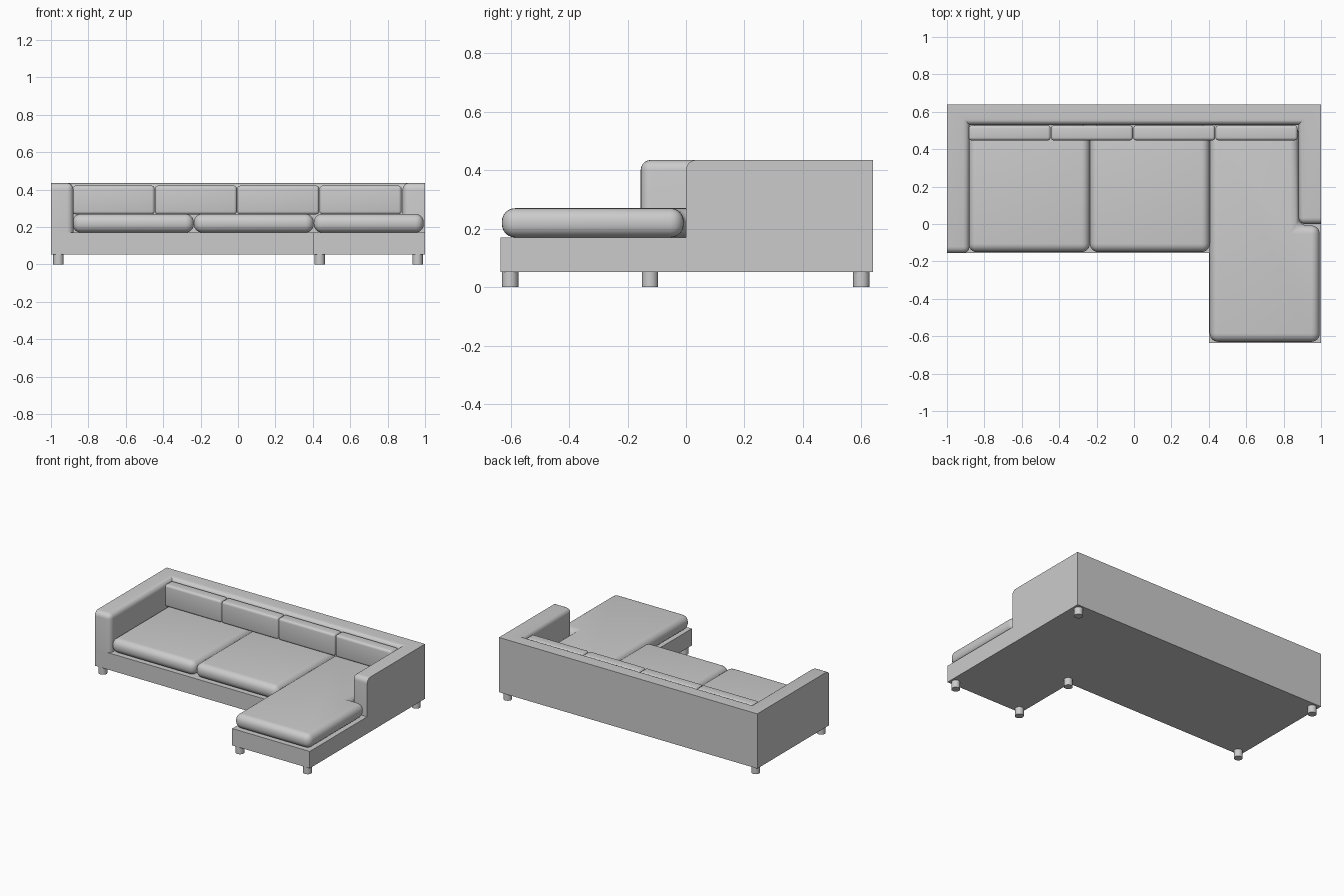
import bpy, bmesh, math

cube = bpy.data.objects.get("Cube")
if cube:
    bpy.data.objects.remove(cube, do_unlink=True)

fabric = bpy.data.materials.new("grey fabric")
fabric.use_nodes = True
GREY = (0.6, 0.6, 0.6, 1)
fabric.diffuse_color = GREY
fabric.node_tree.nodes["Principled BSDF"].inputs["Base Color"].default_value = GREY


def finish(bm, name):
    bmesh.ops.recalc_face_normals(bm, faces=bm.faces)
    mesh = bpy.data.meshes.new(name)
    bm.to_mesh(mesh)
    bm.free()
    mesh.materials.append(fabric)
    obj = bpy.data.objects.new(name, mesh)
    bpy.context.collection.objects.link(obj)
    bpy.ops.object.select_all(action='DESELECT')
    obj.select_set(True)
    bpy.context.view_layer.objects.active = obj
    bpy.ops.object.shade_smooth_by_angle(angle=math.radians(35))
    return obj


def raise_faces(bm, faces, height):
    new = bmesh.ops.extrude_face_region(bm, geom=faces)["geom"]
    bmesh.ops.translate(bm, vec=(0, 0, height),
                        verts=[v for v in new if isinstance(v, bmesh.types.BMVert)])
    return [f for f in new if isinstance(f, bmesh.types.BMFace)]


def cushion(name, outline, z0, z1, radius, segments):
    bm = bmesh.new()
    face = bm.faces.new([bm.verts.new((x, y, z0)) for x, y in outline])
    raise_faces(bm, [face], z1 - z0)
    bmesh.ops.recalc_face_normals(bm, faces=bm.faces)
    bmesh.ops.bevel(bm, geom=bm.edges[:], offset=radius, segments=segments,
                    profile=0.5, affect='EDGES', clamp_overlap=True)
    return finish(bm, name)


def rect(x0, x1, y0, y1):
    return [(x0, y0), (x1, y0), (x1, y1), (x0, y1)]


# Frame: L-shaped base with arms and back raised from its top
BOTTOM, SEAT, TOP = 0.052, 0.17, 0.435
XS = [-1, -0.88, 0.4, 0.88, 1]
YS = [-0.635, -0.155, 0, 0.53, 0.64]
bm = bmesh.new()
grid = {(i, j): bm.verts.new((x, y, BOTTOM))
        for i, x in enumerate(XS) for j, y in enumerate(YS)}
cells = []
for i in range(4):
    for j in range(4):
        if j > 0 or i > 1:
            cells.append(bm.faces.new([grid[i, j], grid[i + 1, j],
                                       grid[i + 1, j + 1], grid[i, j + 1]]))
bmesh.ops.delete(bm, geom=[v for v in bm.verts if not v.link_faces], context='VERTS')
seat_faces = raise_faces(bm, cells, SEAT - BOTTOM)


def is_wall(face):
    c = face.calc_center_median()
    return c.y > 0.53 or c.x < -0.88 or (c.x > 0.88 and c.y > 0)


raise_faces(bm, [f for f in seat_faces if is_wall(f)], TOP - SEAT)
bmesh.ops.recalc_face_normals(bm, faces=bm.faces)
bmesh.ops.dissolve_limit(bm, angle_limit=0.02, verts=bm.verts[:], edges=bm.edges[:])


# Soften the inner rim and the front of the arms, keep the outside crisp
def is_soft(edge):
    a, b = (v.co for v in edge.verts)
    m = (a + b) / 2
    if m.z < SEAT + 0.05:
        return False
    if abs(a.z - b.z) > 0.1:
        return abs(m.x) < 0.9 and m.y < 0.1
    return abs(m.x) < 0.99 and m.y < 0.6


bmesh.ops.bevel(bm, geom=[e for e in bm.edges if is_soft(e)], offset=0.034,
                segments=5, profile=0.5, affect='EDGES')
finish(bm, "sofa_frame")

# Seat cushions
cushion("seat_cushion_right", rect(-0.885, -0.236, -0.15, 0.53), SEAT, 0.27, 0.045, 6)
cushion("seat_cushion_middle", rect(-0.236, 0.405, -0.15, 0.53), SEAT, 0.27, 0.045, 6)
cushion("chaise_cushion", [(0.405, -0.63), (0.993, -0.63), (0.993, -0.008),
                           (0.88, -0.008), (0.88, 0.53), (0.405, 0.53)],
        SEAT, 0.27, 0.045, 6)

# Back cushions
for k in range(4):
    x = -0.885 + 0.44 * k
    cushion(f"back_cushion_{k + 1}", rect(x + 0.001, x + 0.439, 0.447, 0.527),
            0.268, 0.421, 0.016, 4)

# Legs
for k, (x, y) in enumerate([(-0.96, 0.6), (0.96, 0.6), (-0.96, -0.123),
                            (0.437, -0.123), (0.437, -0.602), (0.96, -0.602)]):
    bm = bmesh.new()
    bmesh.ops.create_cone(bm, cap_ends=True, segments=24, radius1=0.028,
                          radius2=0.028, depth=BOTTOM)
    bmesh.ops.translate(bm, vec=(x, y, BOTTOM / 2), verts=bm.verts)
    finish(bm, f"leg_{k + 1}")
